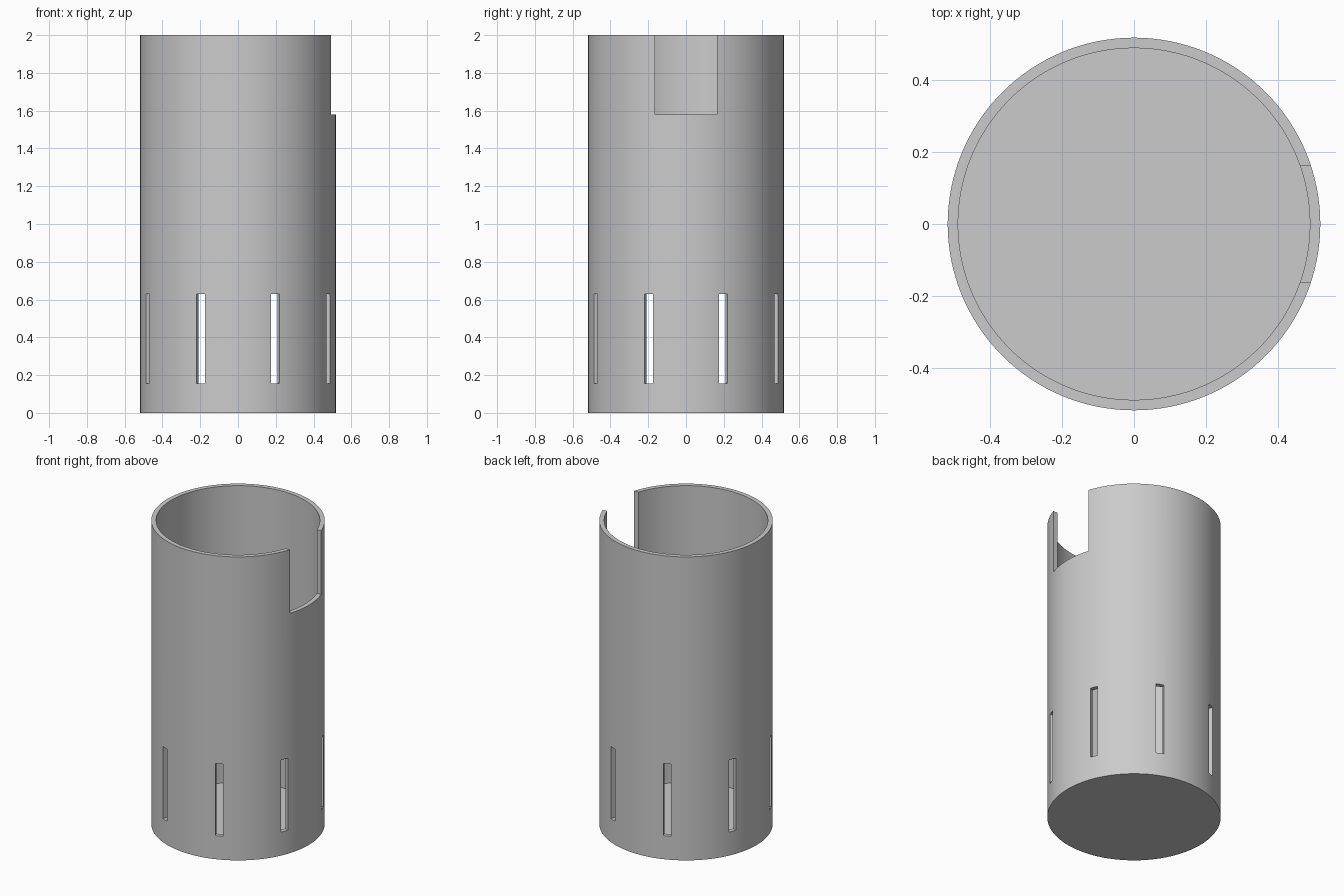
import bpy, bmesh, math
from mathutils import Matrix

OUTER, INNER, HEIGHT, FLOOR = 0.518, 0.489, 2.0, 0.045
SEGMENTS = 128

old = bpy.data.objects.get("Cube")
if old:
    bpy.data.objects.remove(old, do_unlink=True)

# Material
grey = bpy.data.materials.new("plain_grey")
grey.use_nodes = True
colour = (0.6, 0.6, 0.6, 1.0)
grey.diffuse_color = colour
grey.node_tree.nodes["Principled BSDF"].inputs["Base Color"].default_value = colour


def make_object(name, bm):
    bmesh.ops.recalc_face_normals(bm, faces=bm.faces)
    mesh = bpy.data.meshes.new(name)
    bm.to_mesh(mesh)
    bm.free()
    mesh.materials.append(grey)
    obj = bpy.data.objects.new(name, mesh)
    bpy.context.collection.objects.link(obj)
    return obj


def add_box(bm, x, y, z, angle=0):
    """Box between the given (low, high) ranges, turned about the z axis."""
    centre = [(a + b) / 2 for a, b in (x, y, z)]
    size = [b - a for a, b in (x, y, z)]
    matrix = (Matrix.Rotation(angle, 4, 'Z') @ Matrix.Translation(centre)
              @ Matrix.Diagonal((*size, 1)))
    bmesh.ops.create_cube(bm, size=1, matrix=matrix)


# Cup body: a wall-and-floor profile turned about the z axis
bm = bmesh.new()
profile = [(0, 0), (OUTER, 0), (OUTER, HEIGHT), (INNER, HEIGHT),
           (INNER, FLOOR), (0, FLOOR)]
verts = [bm.verts.new((r, 0, z)) for r, z in profile]
edges = [bm.edges.new(pair) for pair in zip(verts, verts[1:])]
bmesh.ops.spin(bm, geom=verts + edges, cent=(0, 0, 0), axis=(0, 0, 1),
               angle=math.tau, steps=SEGMENTS)
bmesh.ops.remove_doubles(bm, verts=bm.verts, dist=1e-4)
body = make_object("cup_body", bm)

# Cutter: rim notch on the left side and eight slots near the base
bm = bmesh.new()
add_box(bm, (0.3, 0.7), (-0.163, 0.163), (1.58, 2.2))
for i in range(8):
    add_box(bm, (0.4, 0.6), (-0.024, 0.024), (0.155, 0.63),
            math.radians(22.5 + 45 * i))
cutter = make_object("opening_cutter", bm)
cutter.hide_render = True

# Cut the openings, then smooth the walls and keep the rims sharp
bpy.ops.object.select_all(action='DESELECT')
bpy.context.view_layer.objects.active = body
body.select_set(True)
cut = body.modifiers.new("openings", 'BOOLEAN')
cut.operation = 'DIFFERENCE'
cut.solver = 'EXACT'
cut.object = cutter
bpy.ops.object.modifier_apply(modifier=cut.name)
bpy.data.objects.remove(cutter, do_unlink=True)
bpy.ops.object.shade_smooth_by_angle(angle=math.radians(30))
